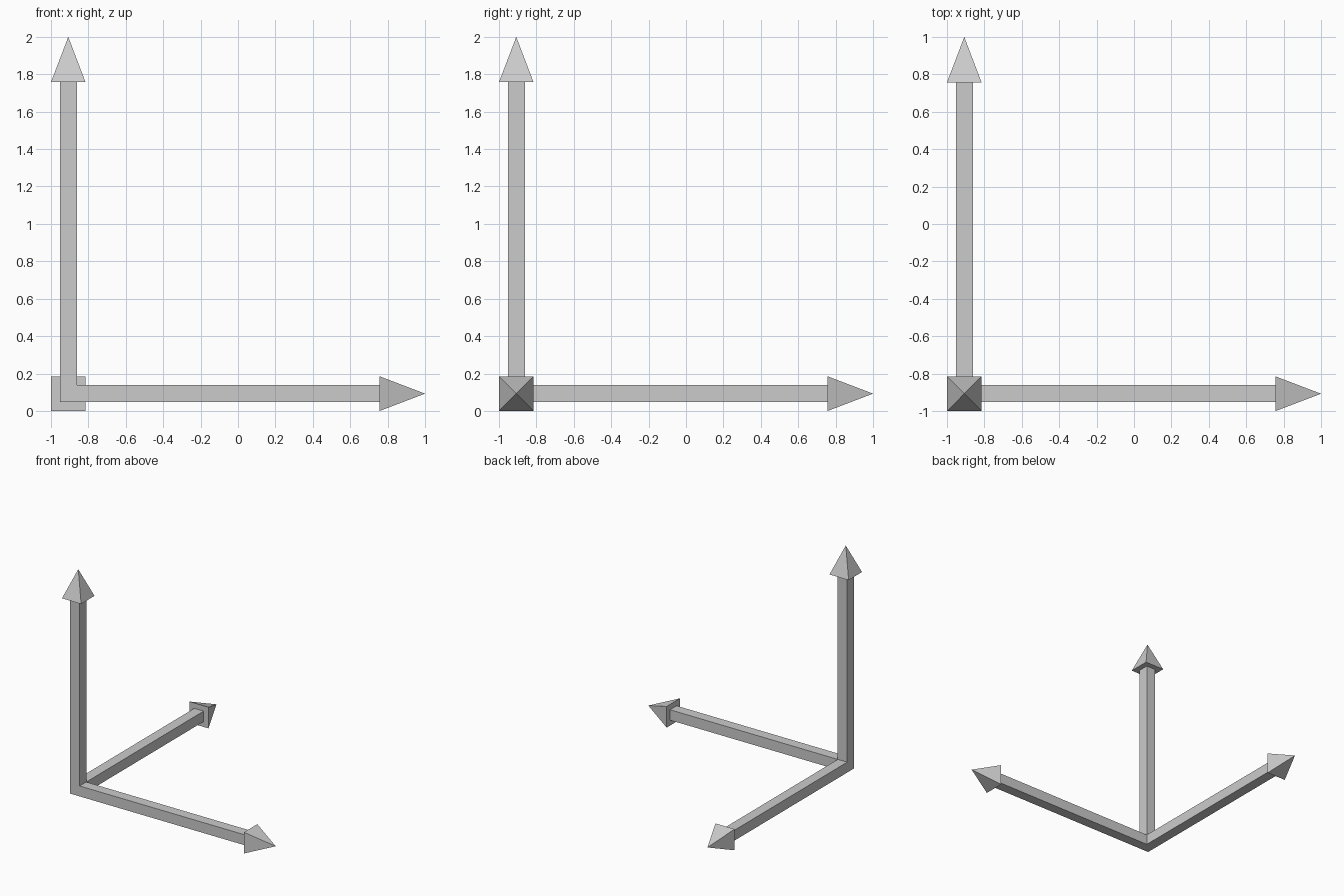
import bpy, bmesh
from mathutils import Vector

if "Cube" in bpy.data.objects:
    bpy.data.objects.remove(bpy.data.objects["Cube"])

CORNER = Vector((-0.9075, -0.9075, 0.0925))  # centre of the shared corner
SHAFT_W = 0.091                              # square shaft width
HEAD_SCALE = 0.185 / SHAFT_W                 # arrowhead base relative to shaft
SHAFT_END = 1.665                            # corner centre to arrowhead base
TIP = 1.9075                                 # corner centre to arrow tip


def extrude(bm, face):
    """Extrude one face and return the new cap."""
    cap = bmesh.ops.extrude_discrete_faces(bm, faces=[face])["faces"][0]
    cap.normal_update()
    return cap


def grow_arrow(bm, axis):
    """Pull a shaft and a pyramid head out of the corner cube along an axis."""
    bm.normal_update()
    cap = extrude(bm, max(bm.faces, key=lambda f: f.normal.dot(axis)))
    # Shaft
    bmesh.ops.translate(bm, verts=cap.verts[:], vec=axis * (SHAFT_END - SHAFT_W / 2))
    # Flared arrowhead base
    cap = extrude(bm, cap)
    centre = axis * SHAFT_END
    for v in cap.verts:
        v.co = centre + (v.co - centre) * HEAD_SCALE
    # Arrow tip
    tip = bmesh.ops.poke(bm, faces=[cap])["verts"][0]
    tip.co = axis * TIP


# Three arrows sharing one corner
bm = bmesh.new()
bmesh.ops.create_cube(bm, size=SHAFT_W)
for axis in (Vector((1, 0, 0)), Vector((0, 1, 0)), Vector((0, 0, 1))):
    grow_arrow(bm, axis)
bmesh.ops.recalc_face_normals(bm, faces=bm.faces[:])

mesh = bpy.data.meshes.new("axis_arrows")
bm.to_mesh(mesh)
bm.free()
arrows = bpy.data.objects.new("axis_arrows", mesh)
arrows.location = CORNER
bpy.context.collection.objects.link(arrows)
